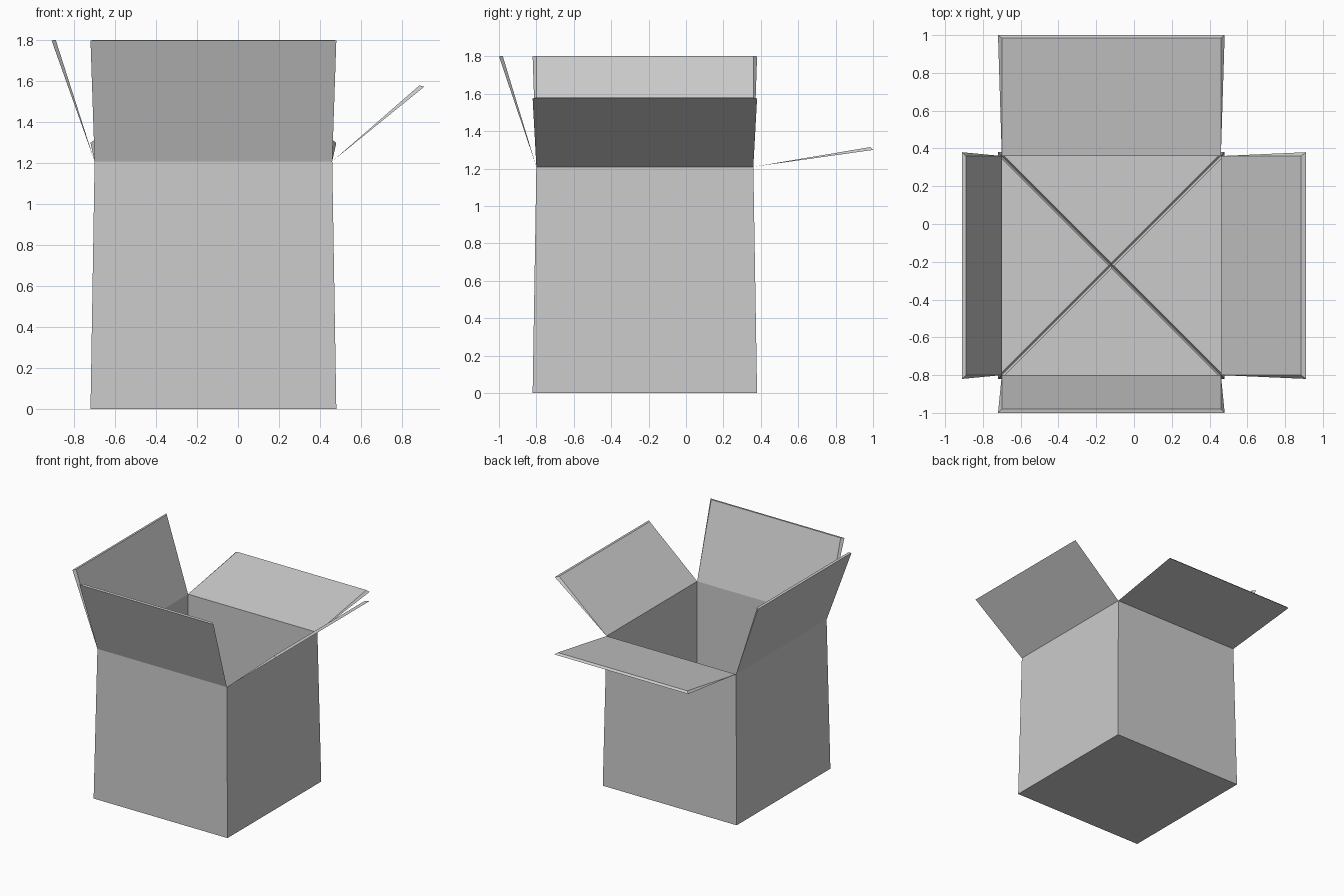
import bpy, bmesh, math
from mathutils import Matrix, Vector

if "Cube" in bpy.data.objects:
    bpy.data.objects.remove(bpy.data.objects["Cube"])

CENTRE = Vector((-0.12, -0.22, 0))
OUT, INN, TOP, T = 0.60, 0.58, 1.21, 0.02   # outer/inner half width, rim height, board thickness
GROOVE = 0.014                              # half width of the floor seams


def board(name, outer, inner, angle):
    """Closed cardboard panel between an outer and an inner outline, turned to its side."""
    bm = bmesh.new()
    a = [bm.verts.new(p) for p in outer]
    b = [bm.verts.new(p) for p in inner]
    n = len(a)
    bm.faces.new(a)
    bm.faces.new(b[::-1])
    for i in range(n):
        j = (i + 1) % n
        bm.faces.new((a[j], a[i], b[i], b[j]))
    # outlines share the hinge edge, so the board tapers to nothing there
    bmesh.ops.remove_doubles(bm, verts=bm.verts[:], dist=1e-4)
    bmesh.ops.recalc_face_normals(bm, faces=bm.faces[:])
    bm.transform(Matrix.Translation(CENTRE) @ Matrix.Rotation(angle, 4, 'Z'))
    mesh = bpy.data.meshes.new(name)
    bm.to_mesh(mesh)
    bm.free()
    obj = bpy.data.objects.new(name, mesh)
    bpy.context.collection.objects.link(obj)


def strip(w0, y0, z0, w1, y1, z1):
    """Four-cornered outline from a lower edge to an upper edge."""
    return [(-w0, -y0, z0), (w0, -y0, z0), (w1, -y1, z1), (-w1, -y1, z1)]


# side: flap tip as (outer reach, outer z, inner reach, inner z)
sides = {
    "front": (0.78, 1.80, 0.76, 1.803),
    "right": (1.03, 1.575, 1.005, 1.58),
    "back": (1.22, 1.30, 1.205, 1.315),
    "left": (0.79, 1.80, 0.77, 1.803),
}

for k, (side, (ro, zo, ri, zi)) in enumerate(sides.items()):
    ang = k * math.pi / 2
    # wall, thick at the foot and thin at the rim
    board(side + "_wall",
          strip(OUT, OUT, 0, INN, INN, TOP),
          strip(INN, INN, T, INN, INN, TOP), ang)
    # triangular floor quarter with bevelled seams
    w = INN - GROOVE
    board(side + "_floor",
          [(-OUT, -OUT, 0), (OUT, -OUT, 0), (0, 0, 0)],
          [(-w, -INN, T), (w, -INN, T), (0, -GROOVE, T)], ang)
    # open lid flap
    board(side + "_flap",
          strip(INN, INN, TOP, OUT, ro, zo),
          strip(INN, INN, TOP, INN, ri, zi), ang)
